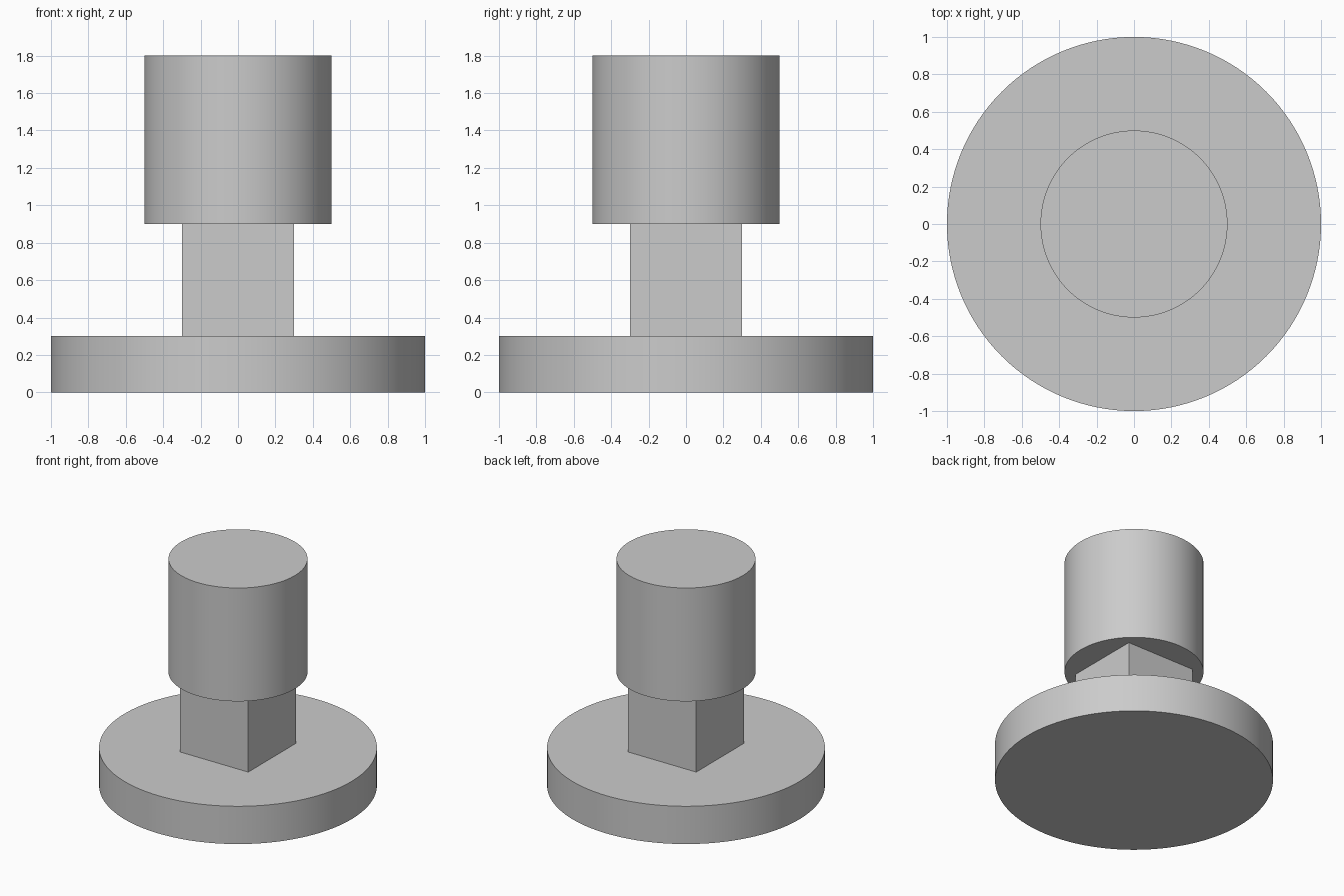
import bpy
import math

cube = bpy.data.objects.get("Cube")
if cube:
    bpy.data.objects.remove(cube, do_unlink=True)

GREY = (0.6, 0.6, 0.6, 1.0)
grey = bpy.data.materials.new("plain grey")
grey.use_nodes = True
grey.diffuse_color = GREY
grey.node_tree.nodes["Principled BSDF"].inputs["Base Color"].default_value = GREY


def finish(name):
    obj = bpy.context.object
    obj.name = obj.data.name = name
    obj.data.materials.append(grey)
    return obj


def disc(name, radius, bottom, top):
    bpy.ops.mesh.primitive_cylinder_add(
        vertices=128, radius=radius, depth=top - bottom,
        location=(0, 0, (bottom + top) / 2))
    obj = finish(name)
    bpy.ops.object.shade_smooth_by_angle(angle=math.radians(30))
    return obj


def block(name, width, bottom, top):
    bpy.ops.mesh.primitive_cube_add(size=1, location=(0, 0, (bottom + top) / 2))
    obj = finish(name)
    obj.scale = (width, width, top - bottom)
    bpy.ops.object.transform_apply(location=False, rotation=False, scale=True)
    return obj


# Wide round base, square neck, round head
disc("base", 1.0, 0.0, 0.3)
block("neck", 0.6, 0.3, 0.9)
disc("head", 0.5, 0.9, 1.8)
